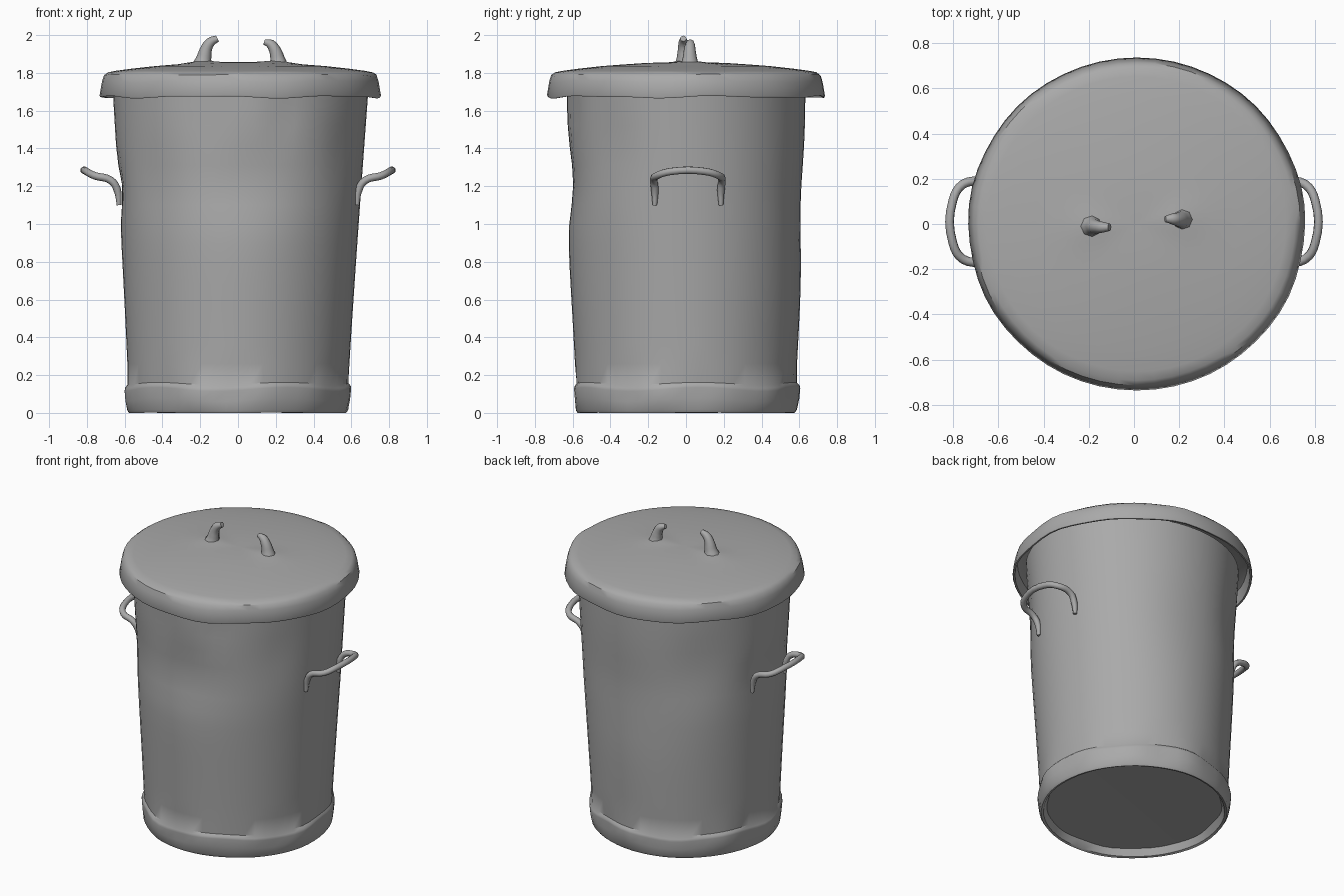
import bpy, bmesh, math
from math import sin, cos, exp, tau, pi

cube = bpy.data.objects.get("Cube")
if cube:
    bpy.data.objects.remove(cube)

# One dull metal for the whole bin
metal = bpy.data.materials.new("dull grey metal")
metal.use_nodes = True
GREY = (0.4, 0.4, 0.4, 1)
metal.diffuse_color = GREY
bsdf = metal.node_tree.nodes["Principled BSDF"]
bsdf.inputs["Base Color"].default_value = GREY

SEGMENTS = 56


def finish(obj, angle):
    obj.data.materials.clear()
    obj.data.materials.append(metal)
    bpy.ops.object.select_all(action="DESELECT")
    obj.select_set(True)
    bpy.context.view_layer.objects.active = obj
    bpy.ops.object.shade_smooth_by_angle(angle=math.radians(angle))


def lathe(name, profile, shape, angle=40):
    """Spin a (radius, z) profile; both ends lie on the axis."""
    bm = bmesh.new()
    rings = []
    for r, z in profile:
        if r == 0:
            rings.append([bm.verts.new(shape(0, 0, z))] * SEGMENTS)
        else:
            rings.append([bm.verts.new(shape(r, tau * i / SEGMENTS, z))
                          for i in range(SEGMENTS)])
    for low, high in zip(rings, rings[1:]):
        for i in range(SEGMENTS):
            j = (i + 1) % SEGMENTS
            corners = dict.fromkeys((low[i], low[j], high[j], high[i]))
            bm.faces.new(list(corners))
    bmesh.ops.recalc_face_normals(bm, faces=bm.faces)
    mesh = bpy.data.meshes.new(name)
    bm.to_mesh(mesh)
    bm.free()
    obj = bpy.data.objects.new(name, mesh)
    bpy.context.collection.objects.link(obj)
    finish(obj, angle)
    return obj


def tube(name, points, radius, widths=None, squash=1):
    """Capped round bar along a smooth path."""
    curve = bpy.data.curves.new(name, "CURVE")
    curve.dimensions = "3D"
    curve.bevel_depth = radius
    curve.bevel_resolution = 2
    curve.resolution_u = 4
    curve.use_fill_caps = True
    spline = curve.splines.new("BEZIER")
    spline.bezier_points.add(len(points) - 1)
    for k, (bp, co) in enumerate(zip(spline.bezier_points, points)):
        bp.co = co
        bp.handle_left_type = bp.handle_right_type = "AUTO"
        bp.radius = widths[k] if widths else 1
    obj = bpy.data.objects.new(name, curve)
    bpy.context.collection.objects.link(obj)
    bpy.ops.object.select_all(action="DESELECT")
    obj.select_set(True)
    bpy.context.view_layer.objects.active = obj
    bpy.ops.object.convert(target="MESH")
    finish(bpy.context.object, 50)


# Dents in the wall: angle, height, angular width, height width, depth
DENTS = [
    (-pi / 2, 1.22, 0.5, 0.22, 0.035),
    (pi / 2, 1.08, 0.6, 0.3, 0.025),
    (pi, 1.18, 0.3, 0.12, 0.022),
    (-1.2, 1.58, 0.08, 0.1, 0.02),
    (-1.8, 1.55, 0.15, 0.12, 0.012),
    (-2.3, 1.2, 0.25, 0.2, 0.015),
    (2.3, 1.3, 0.3, 0.25, 0.02),
    (-0.6, 1.4, 0.2, 0.2, 0.012),
]


def dented(r, a, z):
    """Slightly oval toward the top, with dents and a battered foot."""
    oval = max(0, z - 1) / 0.7
    push = 0
    for da, dz, wa, wz, depth in DENTS:
        gap = (a - da + pi) % tau - pi
        push += depth * exp(-(gap / wa) ** 2 - ((z - dz) / wz) ** 2)
    foot = exp(-((z - 0.1) / 0.07) ** 2)
    push += 0.006 * foot * (sin(7 * a) + sin(11 * a + 1))
    r = max(0, r - push * (r > 0.3))
    lift = 0.012 * sin(5 * a + 1) * foot if r > 0.57 else 0
    return (r * cos(a) + 0.008 * z, r * sin(a) * (1 - 0.065 * oval), z + lift)


# Body with rolled foot band and recessed floor
wall = [(0, 0.06), (0.3, 0.055), (0.54, 0.05), (0.56, 0.005), (0.575, 0),
        (0.585, 0.015), (0.592, 0.07), (0.597, 0.125), (0.595, 0.14),
        (0.583, 0.155)]
wall += [(0.583 + 0.095 * (k / 15) ** 1.1, 0.155 + 1.575 * k / 15)
         for k in range(1, 16)]
lathe("bin_body", wall + [(0, 1.73)], dented)


# Lid: shallow dome, pulled up around the broken grip, with a battered skirt
def lid_shape(r, a, z):
    x, y = r * cos(a) + 0.012, r * sin(a) * 0.988
    if z > 1.8:
        for cx, cy in ((-0.19, -0.01), (0.2, 0.02)):
            z += 0.012 * exp(-((x - cx) ** 2 + (y - cy) ** 2) / 0.006)
    elif r > 0.7:
        x *= 1 + 0.003 * sin(9 * a)
        z += 0.005 * sin(6 * a) + 0.003 * sin(11 * a)
    return (x, y, z)


lathe("lid", [(0, 1.857), (0.1, 1.856), (0.17, 1.854), (0.24, 1.851),
              (0.33, 1.845), (0.45, 1.836), (0.57, 1.823), (0.66, 1.811),
              (0.7, 1.803), (0.722, 1.787), (0.732, 1.755), (0.745, 1.68),
              (0.741, 1.672), (0.73, 1.673), (0.715, 1.75), (0.66, 1.775),
              (0, 1.8)], lid_shape)

# Side carrying handles, with feet running down the wall
for side, name in ((-1, "right_handle"), (1, "left_handle")):
    half = [(0.628, 0.175, 1.1), (0.637, 0.175, 1.18), (0.67, 0.18, 1.23),
            (0.755, 0.165, 1.255), (0.8, 0.09, 1.278)]
    path = half + [(x, -y, z) for x, y, z in reversed(half)]
    tube(name, [(side * x + 0.002 * side, y + 0.01, z) for x, y, z in path], 0.02,
         [0.6, 1] + [1] * 6 + [1, 0.6])

# Two broken stubs of the lid grip
tube("lid_grip_stub_right", [(-0.19, -0.01, 1.835), (-0.18, -0.01, 1.88),
                             (-0.167, -0.012, 1.93), (-0.145, -0.014, 1.963),
                             (-0.108, -0.014, 1.982)],
     0.034, [1.6, 1.15, 0.9, 0.75, 0.5])
tube("lid_grip_stub_left", [(0.215, 0.02, 1.835), (0.208, 0.02, 1.88),
                            (0.193, 0.02, 1.925), (0.172, 0.022, 1.952),
                            (0.138, 0.022, 1.964)],
     0.034, [1.5, 1.1, 0.9, 0.75, 0.4])
